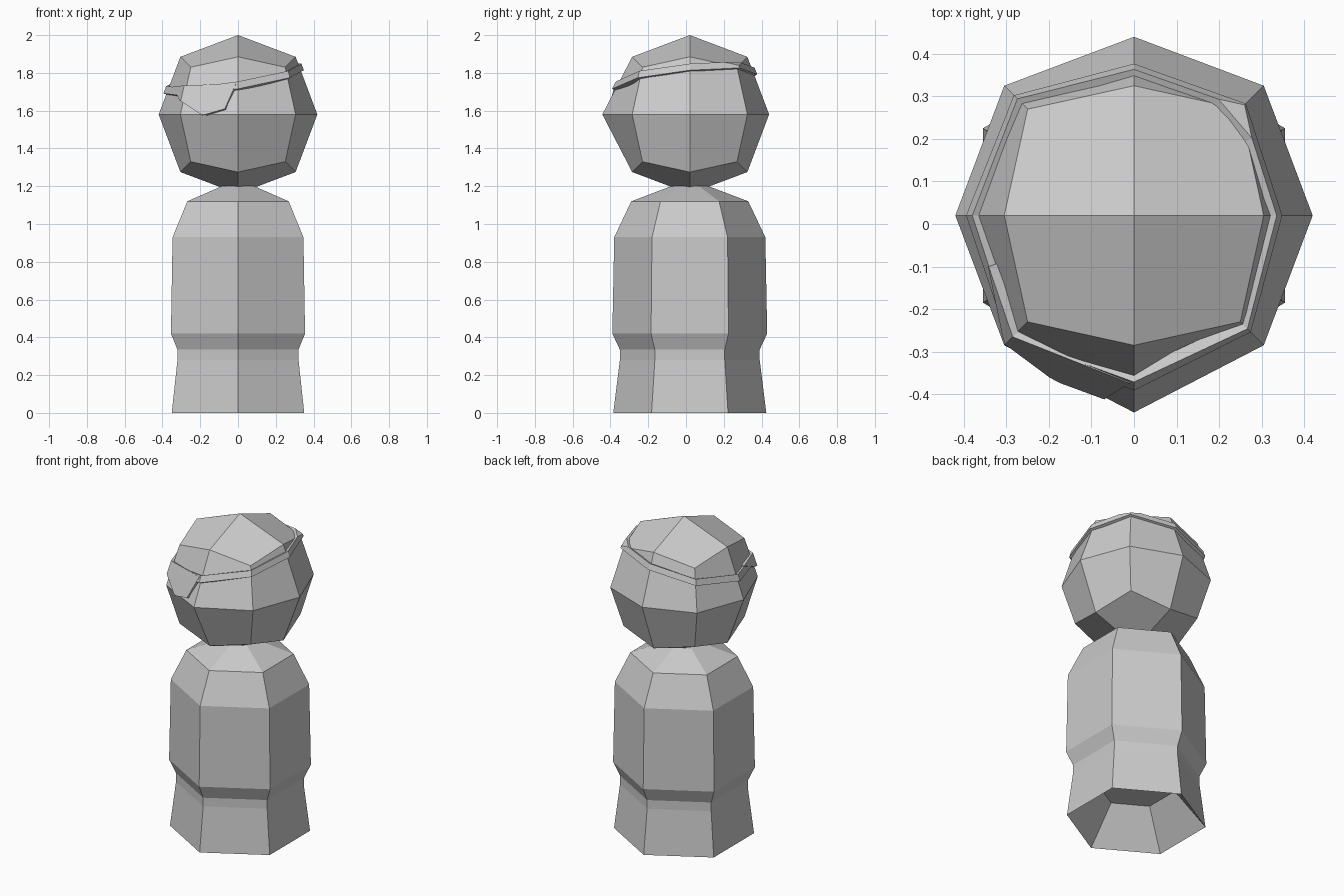
import bpy, bmesh, math
from mathutils import Vector

if "Cube" in bpy.data.objects:
    bpy.data.objects.remove(bpy.data.objects["Cube"])

CY = 0.02                          # shared axis of body and head
HEAD = Vector((0, CY, 1.58))


def finish(bm, name):
    bmesh.ops.recalc_face_normals(bm, faces=bm.faces)
    me = bpy.data.meshes.new(name)
    bm.to_mesh(me)
    bm.free()
    ob = bpy.data.objects.new(name, me)
    bpy.context.collection.objects.link(ob)
    return ob


def lathe(name, profile, sides=6):
    bm = bmesh.new()
    rings = []
    for r, z in profile:
        angles = [math.radians(30) + 2 * math.pi * i / sides for i in range(sides)]
        rings.append([bm.verts.new((r * math.cos(a), CY + r * math.sin(a), z)) for a in angles])
    for a, b in zip(rings, rings[1:]):
        for i in range(sides):
            j = (i + 1) % sides
            bm.faces.new((a[i], a[j], b[j], b[i]))
    bm.faces.new(rings[0])
    bm.faces.new(rings[-1])
    return finish(bm, name)


def head_mesh(scale=1.0):
    # Cube with each face split in four, rounded toward a sphere
    bm = bmesh.new()
    bmesh.ops.create_cube(bm, size=2)
    bmesh.ops.subdivide_edges(bm, edges=bm.edges[:], cuts=1, use_grid_fill=True)
    radius = {1: 0.42, 2: 0.305, 3: 0.25}
    for v in bm.verts:
        n = sum(abs(c) > 0.5 for c in v.co)
        p = v.co * radius[n]
        if n == 1 and p.y < -0.1:
            p.y = -0.463           # slightly raised face centre
        v.co = HEAD + p * scale
    return bm


def keep_below(bm, point, normal):
    bmesh.ops.bisect_plane(bm, geom=bm.verts[:] + bm.edges[:] + bm.faces[:],
                           plane_co=point, plane_no=normal, clear_outer=True)


def thicken(ob, t):
    m = ob.modifiers.new("thickness", 'SOLIDIFY')
    m.thickness = t
    m.offset = -1


# Body: hollow underside, flared hem, belt step, shoulders, neck
lathe("body", [(0.225, 0.22), (0.405, 0), (0.37, 0.28), (0.37, 0.335), (0.41, 0.42),
               (0.40, 0.93), (0.31, 1.12), (0.10, 1.20)])

# Head
finish(head_mesh(), "head")

# Tilted strap around the head
bm = head_mesh(1.04)
tilt = Vector((-0.165, -0.1, 1)).normalized()
mid = Vector((0, 0, 1.773))
keep_below(bm, mid + tilt * 0.018, tilt)
keep_below(bm, mid - tilt * 0.018, -tilt)
thicken(finish(bm, "strap"), 0.03)

# Eye patch: front shell trimmed to a shield outline (x, z), clockwise
bm = head_mesh(1.045)
keep_below(bm, Vector((0, -0.1, 0)), Vector((0, 1, 0)))
outline = [(-0.345, 1.73), (-0.01, 1.745), (-0.07, 1.61), (-0.19, 1.575), (-0.31, 1.655)]
for (x0, z0), (x1, z1) in zip(outline, outline[1:] + outline[:1]):
    keep_below(bm, Vector((x0, 0, z0)), Vector((z0 - z1, 0, x1 - x0)).normalized())
thicken(finish(bm, "eye_patch"), 0.03)
